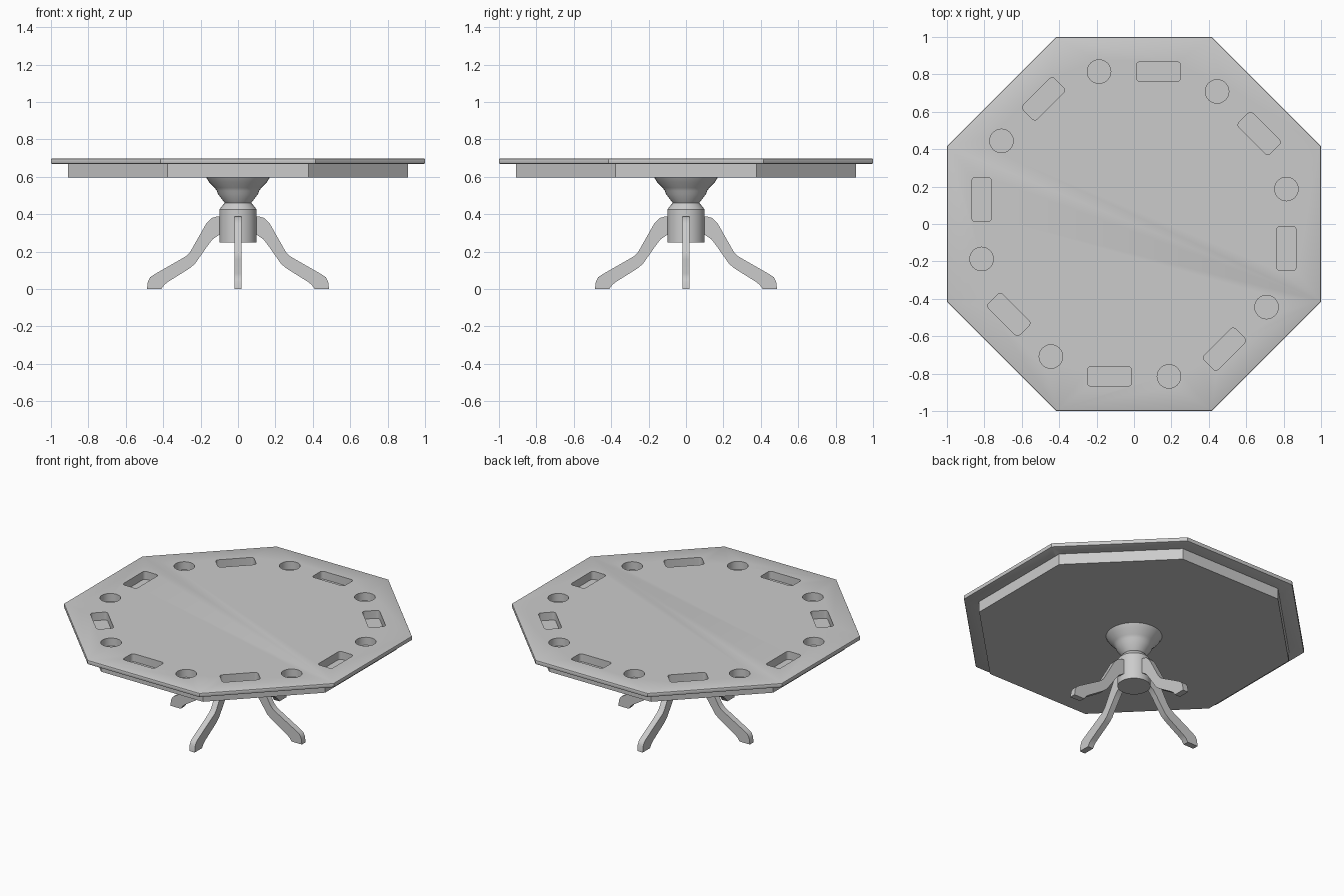
import bpy, bmesh
from math import pi, cos, sin
from mathutils import Matrix, Vector

cube = bpy.data.objects.get("Cube")
if cube:
    bpy.data.objects.remove(cube)

grey = bpy.data.materials.new("plain grey")
grey.use_nodes = True
COLOUR = (0.6, 0.6, 0.6, 1)
grey.diffuse_color = COLOUR
grey.node_tree.nodes["Principled BSDF"].inputs["Base Color"].default_value = COLOUR


def make(name, bm, smooth=None):
    bmesh.ops.recalc_face_normals(bm, faces=bm.faces)
    mesh = bpy.data.meshes.new(name)
    bm.to_mesh(mesh)
    bm.free()
    mesh.materials.append(grey)
    obj = bpy.data.objects.new(name, mesh)
    bpy.context.collection.objects.link(obj)
    if smooth:
        activate(obj)
        bpy.ops.object.shade_smooth_by_angle(angle=smooth)
    return obj


def activate(obj):
    bpy.ops.object.select_all(action="DESELECT")
    obj.select_set(True)
    bpy.context.view_layer.objects.active = obj


def prism(bm, outline, z0, z1):
    """Extrude a flat outline from z0 up to z1; return its vertices."""
    low = [bm.verts.new((x, y, z0)) for x, y in outline]
    high = [bm.verts.new((x, y, z1)) for x, y in outline]
    bm.faces.new(low[::-1])
    bm.faces.new(high)
    n = len(outline)
    for i in range(n):
        j = (i + 1) % n
        bm.faces.new((low[i], low[j], high[j], high[i]))
    return low + high


def ring(radius, count, start=0.0, cx=0.0, cy=0.0):
    return [(cx + radius * cos(start + 2 * pi * i / count),
             cy + radius * sin(start + 2 * pi * i / count)) for i in range(count)]


def rounded_rect(cx, cy, hx, hy, r, steps=4):
    pts = []
    for q, (sx, sy) in enumerate(((1, 1), (-1, 1), (-1, -1), (1, -1))):
        for s in range(steps + 1):
            a = (q + s / steps) * pi / 2
            pts.append((cx + sx * (hx - r) + r * cos(a), cy + sy * (hy - r) + r * sin(a)))
    return pts


def octagon(apothem):
    return ring(apothem / cos(pi / 8), 8, pi / 8)


# Table top: octagonal slab with eased edges
bm = bmesh.new()
prism(bm, octagon(1.0), 0.67, 0.698)
rim = [e for e in bm.edges if abs(e.verts[0].co.z - e.verts[1].co.z) < 0.001]
bmesh.ops.bevel(bm, geom=rim, offset=0.006, segments=2, profile=0.5, affect="EDGES")
table_top = make("table_top", bm)

# Apron under the top
bm = bmesh.new()
prism(bm, octagon(0.91), 0.597, 0.67)
apron = make("apron", bm)

# Cup holes and chip trays: one pair per side, cut as recesses
bm = bmesh.new()
for k in range(8):
    turn = Matrix.Rotation(k * pi / 4, 3, "Z")
    verts = prism(bm, ring(0.063, 32, 0, 0.815, 0.187), 0.645, 0.75)
    verts += prism(bm, rounded_rect(0.815, -0.131, 0.053, 0.118, 0.02), 0.645, 0.75)
    bmesh.ops.rotate(bm, verts=verts, cent=(0, 0, 0), matrix=turn)
cutter = make("recess_cutter", bm)
cutter.hide_render = True
for obj in (table_top, apron):
    cut = obj.modifiers.new("recesses", "BOOLEAN")
    cut.operation = "DIFFERENCE"
    cut.solver = "EXACT"
    cut.object = cutter
    activate(obj)
    bpy.ops.object.modifier_apply(modifier=cut.name)
    bpy.ops.object.shade_smooth_by_angle(angle=0.4)
bpy.data.objects.remove(cutter)

# Turned pedestal
PROFILE = [(0.172, 0.6), (0.155, 0.572), (0.125, 0.542), (0.113, 0.525), (0.107, 0.508),
           (0.07, 0.46), (0.082, 0.448), (0.1, 0.425), (0.1, 0.248)]
bm = bmesh.new()
loops = [[bm.verts.new((x, y, z)) for x, y in ring(r, 32)] for r, z in PROFILE]
for a, b in zip(loops, loops[1:]):
    for i in range(32):
        j = (i + 1) % 32
        bm.faces.new((a[i], a[j], b[j], b[i]))
bm.faces.new(loops[0])
bm.faces.new(loops[-1])
make("pedestal", bm, 0.6)

# Four curved legs, each a side outline given thickness
LEG = [(0.08, 0.39), (0.11, 0.389), (0.14, 0.38), (0.17, 0.35), (0.255, 0.2), (0.275, 0.178),
       (0.305, 0.16), (0.44, 0.083), (0.47, 0.063), (0.482, 0.04), (0.487, 0.0),
       (0.41, 0.0), (0.395, 0.022), (0.375, 0.038), (0.26, 0.11), (0.23, 0.135),
       (0.16, 0.235), (0.135, 0.267), (0.1, 0.29), (0.08, 0.295)]
for k, side in enumerate(("left", "back", "right", "front")):
    bm = bmesh.new()
    prism(bm, LEG, -0.02, 0.02)
    upright = Matrix.Rotation(k * pi / 2, 3, "Z") @ Matrix.Rotation(pi / 2, 3, "X")
    bmesh.ops.rotate(bm, verts=bm.verts, cent=(0, 0, 0), matrix=upright)
    make(side + "_leg", bm, 0.7)
